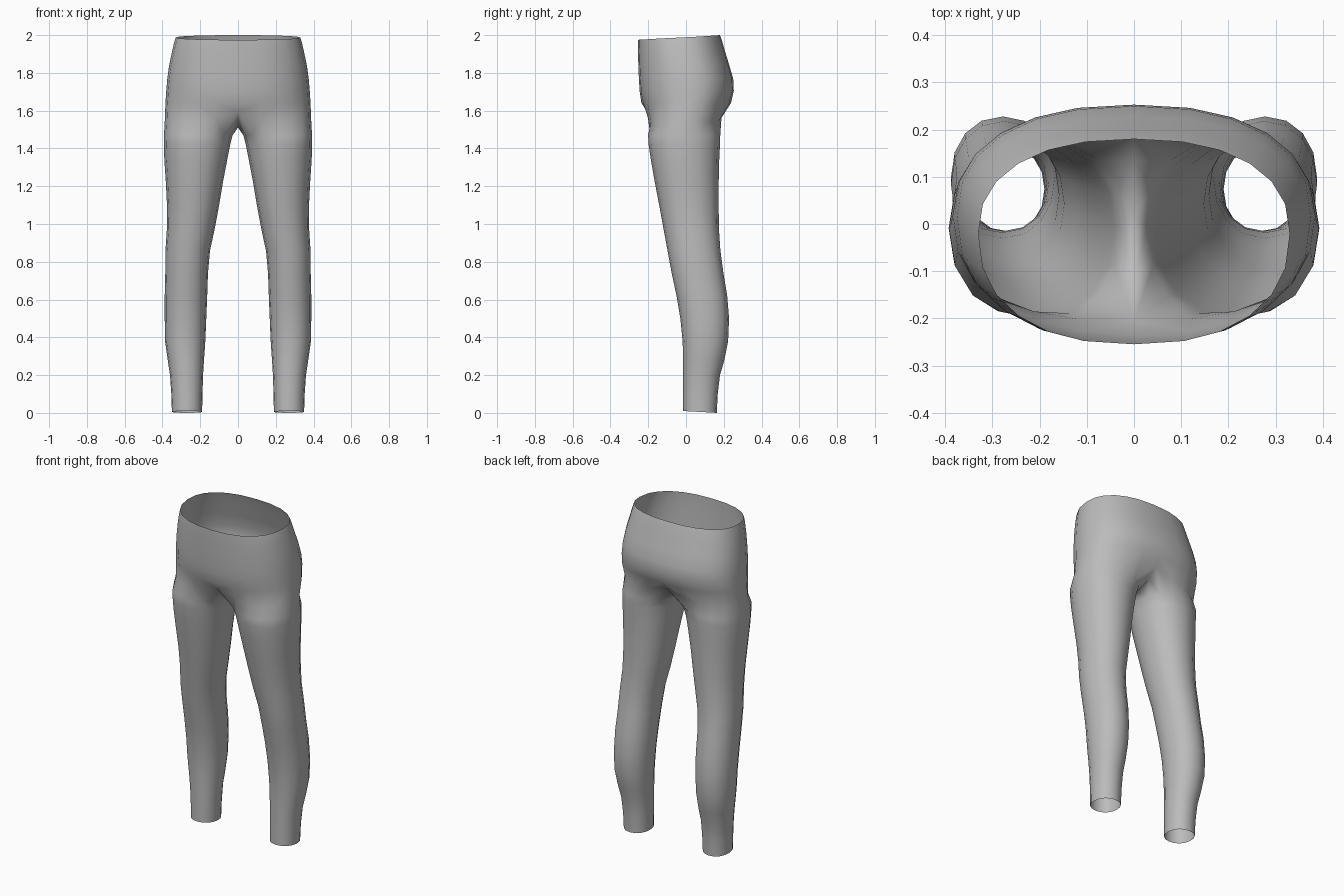
import bpy, bmesh, math

if "Cube" in bpy.data.objects:
    bpy.data.objects.remove(bpy.data.objects["Cube"])

ARC = 12    # segments from front centre round the outside to back centre
INNER = 4   # segments along the inner thigh
N = ARC + INNER

# leg sections: z, inner x, outer x, front y, back y
LEG = [
    (0.005, 0.19, 0.35, -0.015, 0.163), (0.10, 0.188, 0.353, -0.015, 0.168),
    (0.20, 0.185, 0.36, -0.015, 0.18), (0.28, 0.18, 0.372, -0.015, 0.203),
    (0.38, 0.173, 0.386, -0.018, 0.223), (0.50, 0.168, 0.388, -0.03, 0.228),
    (0.62, 0.163, 0.388, -0.05, 0.218), (0.74, 0.159, 0.385, -0.076, 0.198),
    (0.86, 0.148, 0.384, -0.098, 0.182), (0.98, 0.122, 0.376, -0.12, 0.174),
    (1.10, 0.10, 0.376, -0.142, 0.173), (1.22, 0.08, 0.382, -0.165, 0.173),
    (1.34, 0.057, 0.39, -0.186, 0.176), (1.42, 0.041, 0.393, -0.198, 0.18),
    (1.47, 0.028, 0.392, -0.205, 0.185),
]
# torso sections: z, half width, front y, back y, y of the widest point
TORSO = [
    (1.64, 0.384, -0.236, 0.238, 0.02), (1.70, 0.38, -0.245, 0.253, 0.02),
    (1.76, 0.375, -0.249, 0.25, 0.015), (1.83, 0.365, -0.252, 0.228, 0.005),
    (1.90, 0.35, -0.254, 0.205, -0.01), (1.95, 0.338, -0.255, 0.19, -0.018),
    (1.975, 0.33, -0.255, 0.18, -0.02),
]


def power(v, p):
    return math.copysign(abs(v) ** p, v)


def leg_ring(z, xi, xo, yf, yb):
    """Closed ring, starting at the inner front corner."""
    pts = []
    for i in range(N):
        a = math.radians(-135 + 360 * i / N)
        x = (xi + xo) / 2 + (xo - xi) / 2 * power(math.cos(a), 0.93)
        y = (yf + yb) / 2 + (yb - yf) / 2 * power(math.sin(a), 0.93)
        # ankle hem dips slightly to the back
        dz = -0.005 * math.sin(a) if z < 0.01 else 0
        pts.append((x, y, z + dz))
    return pts


def torso_arc(z, w, yf, yb, yc, p=0.86):
    """Open half ring from front centre to back centre."""
    pts = []
    for i in range(ARC + 1):
        t = math.pi * i / ARC
        c = -math.cos(t)
        x = w * abs(math.sin(t)) ** p if 0 < i < ARC else 0.0
        y = yc + (yb - yc if c > 0 else yc - yf) * power(c, p)
        tilt = 0.025 * (1 + c) / 2 * max(0, (z - 1.64) / 0.335)
        pts.append((x, y, z + tilt))
    return pts


# crotch ring: hip arc lifted at the centre, plus the seam between the legs
hip = [(x, y, z + 0.055 * max(0, 1 - x / 0.2))
       for x, y, z in torso_arc(1.54, 0.388, -0.207, 0.192, 0.0)]
seam = [(0, 0.135, 1.54), (0, 0.02, 1.51), (0, -0.11, 1.533)]

bm = bmesh.new()


def add(pts):
    return [bm.verts.new(p) for p in pts]


def bridge(low, high, count):
    for i in range(count):
        j = (i + 1) % len(low)
        bm.faces.new((low[i], low[j], high[j], high[i]))


# one leg, closed tube
rings = [add(leg_ring(*s)) for s in LEG] + [add(hip + seam)]
for a, b in zip(rings, rings[1:]):
    bridge(a, b, N)
# half of the hips and waist, open at the centre line
arcs = [rings[-1][:ARC + 1]] + [add(torso_arc(*s)) for s in TORSO]
for a, b in zip(arcs, arcs[1:]):
    bridge(a, b, ARC)

# ease the joint between legs and hips
soft = [v for r in rings[-2:] + arcs[1:2] for v in r if 0.001 < v.co.x < 0.3]
bmesh.ops.smooth_vert(bm, verts=soft, factor=0.3, use_axis_x=True,
                      use_axis_y=True, use_axis_z=True)

mesh = bpy.data.meshes.new("leggings")
bm.to_mesh(mesh)
bm.free()
leggings = bpy.data.objects.new("leggings", mesh)
bpy.context.collection.objects.link(leggings)

fabric = bpy.data.materials.new("grey fabric")
fabric.diffuse_color = (0.5, 0.5, 0.5, 1)
fabric.use_nodes = True
fabric.node_tree.nodes["Principled BSDF"].inputs["Base Color"].default_value = fabric.diffuse_color
mesh.materials.append(fabric)

# other half
mirror = leggings.modifiers.new("mirror", 'MIRROR')
mirror.use_axis[0] = True
mirror.use_clip = True
mirror.merge_threshold = 0.001

for poly in mesh.polygons:
    poly.use_smooth = True
